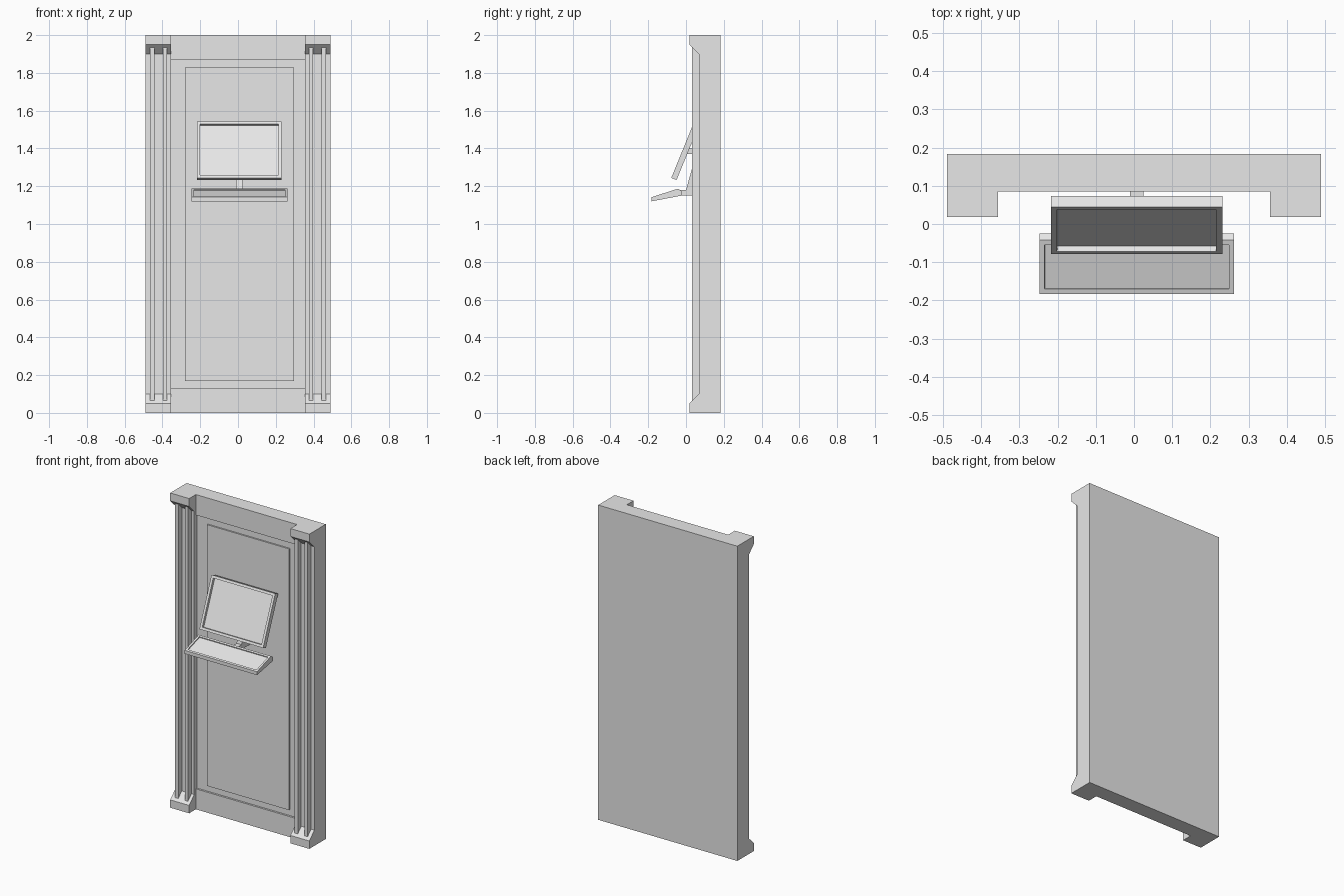
import bpy, bmesh
from mathutils import Vector

cube = bpy.data.objects.get("Cube")
if cube:
    bpy.data.objects.remove(cube, do_unlink=True)

grey = bpy.data.materials.new("plain_grey")
grey.use_nodes = True
grey.diffuse_color = (0.8, 0.8, 0.8, 1)
grey.node_tree.nodes["Principled BSDF"].inputs["Base Color"].default_value = (0.8, 0.8, 0.8, 1)


def prism(name, x0, x1, profile, recess=None):
    """Extrude a (y, z) profile from x0 to x1; recess = (direction, margin, depth)."""
    bm = bmesh.new()
    base = bm.faces.new([bm.verts.new((x0, y, z)) for y, z in profile])
    out = bmesh.ops.extrude_face_region(bm, geom=[base])
    moved = [v for v in out["geom"] if isinstance(v, bmesh.types.BMVert)]
    bmesh.ops.translate(bm, verts=moved, vec=(x1 - x0, 0, 0))
    bmesh.ops.recalc_face_normals(bm, faces=bm.faces)
    if recess:
        direction, margin, depth = recess
        bm.normal_update()
        face = max(bm.faces, key=lambda f: f.normal.dot(Vector(direction)))
        normal = face.normal.copy()
        bmesh.ops.inset_region(bm, faces=[face], thickness=margin, use_even_offset=True)
        # a second, tiny inset gives the recess its upright walls
        bmesh.ops.inset_region(bm, faces=[face], thickness=0.0005, use_even_offset=True)
        bmesh.ops.translate(bm, verts=face.verts, vec=-normal * depth)
    mesh = bpy.data.meshes.new(name)
    bm.to_mesh(mesh)
    bm.free()
    mesh.materials.append(grey)
    obj = bpy.data.objects.new(name, mesh)
    bpy.context.collection.objects.link(obj)
    return obj


def box(name, x0, x1, y0, y1, z0, z1):
    return prism(name, x0, x1, [(y0, z0), (y1, z0), (y1, z1), (y0, z1)])


# Wall slab with header, footer and a raised centre panel
BACK, BED, FRONT = 0.183, 0.097, 0.085
HALF, INNER = 0.489, 0.356
box("wall_slab", -INNER, INNER, BED, BACK, 0, 2)
box("header", -INNER, INNER, FRONT, BED, 1.87, 2)
box("footer", -INNER, INNER, FRONT, BED, 0, 0.13)
box("centre_panel", -0.28, 0.297, 0.088, BED, 0.168, 1.828)

# Side pillars: flared base and capital, two ribs each
FLARE, SHAFT, RIB = 0.018, 0.068, 0.033
pillar = [(BACK, 0), (FLARE, 0), (FLARE, 0.05), (SHAFT, 0.1),
          (SHAFT, 1.9), (FLARE, 1.95), (FLARE, 2), (BACK, 2)]
for side, s in (("right", -1), ("left", 1)):
    prism(side + "_pillar", s * INNER, s * HALF, pillar)
    for part, a, b in (("inner", 0.375, 0.397), ("outer", 0.443, 0.466)):
        box(f"{side}_{part}_rib", s * a, s * b, RIB, SHAFT + 0.01, 0.062, 1.938)

# Tilted monitor with a sunken screen
prism("monitor", -0.217, 0.231,
      [(-0.078, 1.244), (0.044, 1.543), (0.073, 1.532), (-0.05, 1.233)],
      recess=((0, -1, 0.3), 0.016, 0.016))

# Sloping keyboard tray with a sunken top
prism("keyboard_tray", -0.247, 0.262,
      [(-0.183, 1.12), (-0.183, 1.142), (-0.042, 1.187), (-0.025, 1.175), (-0.025, 1.15)],
      recess=((0, -0.3, 1), 0.013, 0.006))

# Support arm, slanted brace and monitor mount
prism("support_arm", -0.01, 0.025,
      [(-0.04, 1.15), (BED, 1.15), (BED, 1.4), (0.062, 1.4), (0.0, 1.18), (-0.04, 1.18)])
box("monitor_mount", -0.01, 0.025, 0.005, BED, 1.37, 1.4)
